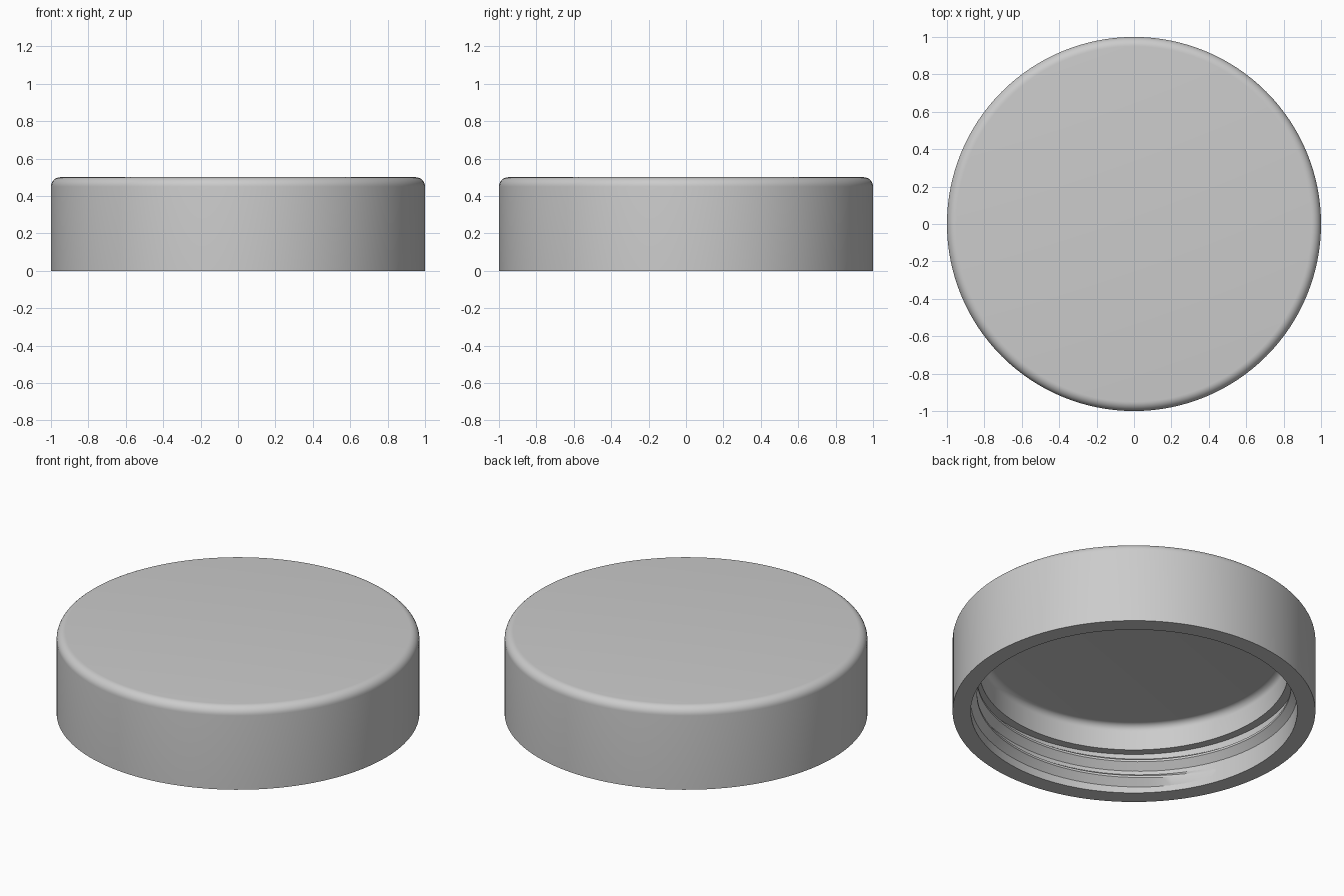
import bpy, bmesh, math

cube = bpy.data.objects.get("Cube")
if cube:
    bpy.data.objects.remove(cube)

grey = bpy.data.materials.new("light grey plastic")
grey.use_nodes = True
colour = (0.6, 0.6, 0.6, 1)
grey.diffuse_color = colour
grey.node_tree.nodes["Principled BSDF"].inputs["Base Color"].default_value = colour


def finish(bm, name):
    bmesh.ops.recalc_face_normals(bm, faces=bm.faces)
    mesh = bpy.data.meshes.new(name)
    bm.to_mesh(mesh)
    bm.free()
    mesh.materials.append(grey)
    obj = bpy.data.objects.new(name, mesh)
    bpy.context.collection.objects.link(obj)
    bpy.ops.object.select_all(action="DESELECT")
    obj.select_set(True)
    bpy.context.view_layer.objects.active = obj
    bpy.ops.object.shade_smooth_by_angle(angle=math.radians(30))
    return obj


def ring(bm, r, z, n=128):
    return [bm.verts.new((r * math.cos(math.tau * i / n), r * math.sin(math.tau * i / n), z))
            for i in range(n)]


def bridge(bm, a, b, closed=True):
    n = len(a)
    for i in range(n if closed else n - 1):
        j = (i + 1) % n
        bm.faces.new((a[i], a[j], b[j], b[i]))


def fillet(r, z, radius, steps=8):
    # quarter round from the vertical wall up to the flat face
    return [(r - radius + radius * math.cos(t), z - radius + radius * math.sin(t))
            for t in (math.pi / 2 * k / steps for k in range(steps + 1))]


# Lid shell: inner ceiling, stepped bore, flat rim, outer wall, rounded top edge
BORE = 0.9
profile = fillet(0.85, 0.4, 0.04)[::-1]
profile += [(0.85, 0.245), (BORE, 0.245), (BORE, 0), (1, 0)]
profile += fillet(1, 0.5, 0.05)
bm = bmesh.new()
rings = [ring(bm, r, z) for r, z in profile]
for a, b in zip(rings, rings[1:]):
    bridge(bm, a, b)
bm.faces.new(rings[0])
bm.faces.new(rings[-1])
finish(bm, "lid_shell")

# Screw thread: trapezoid ridge winding up the bore, fading out at both ends
START, SWEEP, FADE, PITCH, STEPS = 200, 500, 25, 0.1, 180
section = [(-0.004, 0), (0.035, 0.045), (0.035, 0.058), (-0.004, 0.085)]
bm = bmesh.new()
loops = []
for i in range(STEPS + 1):
    turn = SWEEP * i / STEPS
    fade = min(1, turn / FADE, (SWEEP - turn) / FADE)
    angle = math.radians(START + turn)
    base = 0.025 + PITCH * turn / 360
    loop = []
    for depth, height in section:
        r = BORE - (depth * fade if depth > 0 else depth)
        loop.append(bm.verts.new((r * math.cos(angle), r * math.sin(angle), base + height)))
    loops.append(loop)
for a, b in zip(loops, loops[1:]):
    bridge(bm, a, b)
bm.faces.new(loops[0])
bm.faces.new(loops[-1])
finish(bm, "screw_thread")
